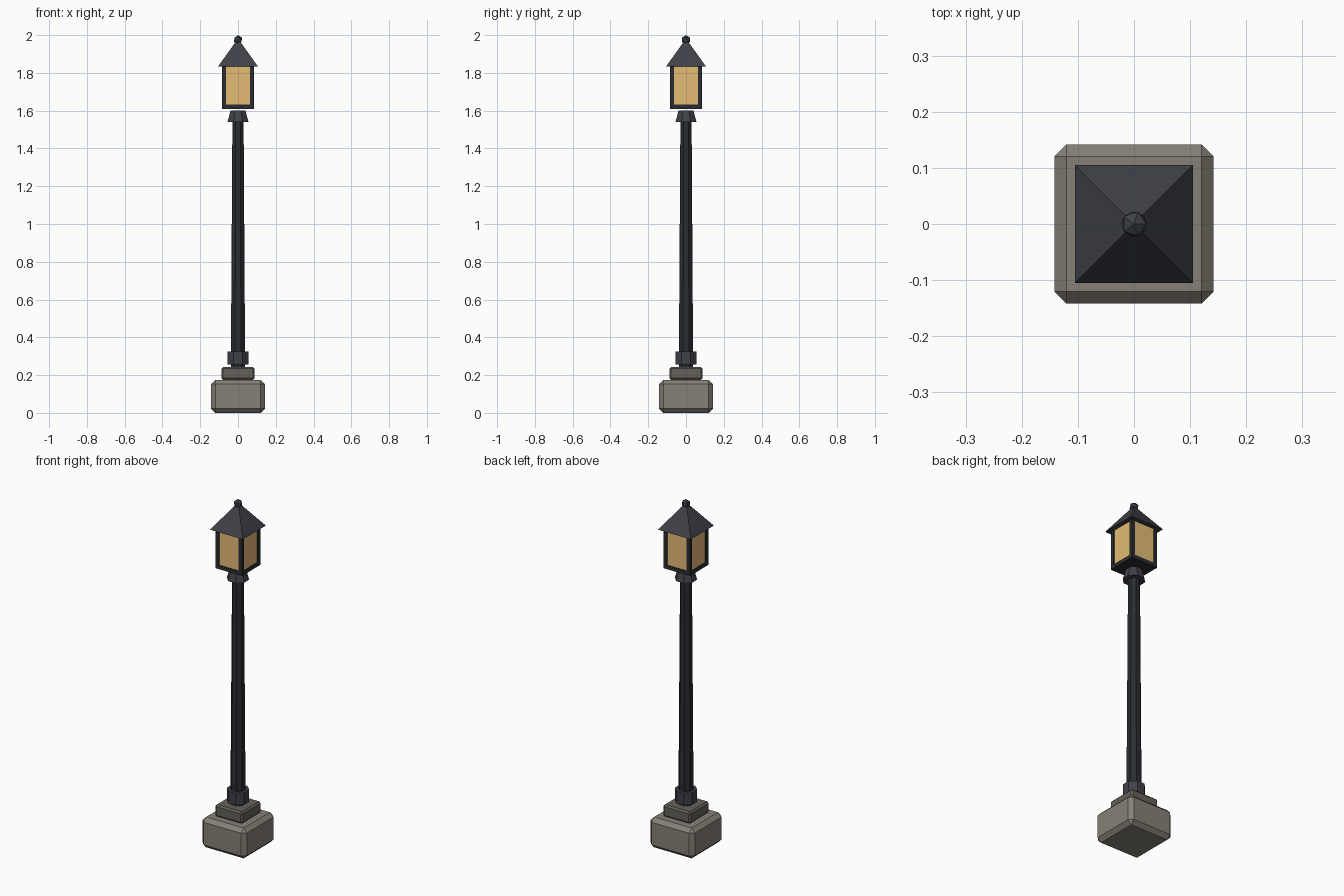
import bpy
import math

if "Cube" in bpy.data.objects:
    bpy.data.objects.remove(bpy.data.objects["Cube"])

def material(name, rgb):
    m = bpy.data.materials.new(name)
    m.diffuse_color = (*rgb, 1)
    m.use_nodes = True
    m.node_tree.nodes["Principled BSDF"].inputs["Base Color"].default_value = m.diffuse_color
    return m

STONE = material("stone", (0.24, 0.22, 0.185))
DARK_STONE = material("dark_stone", (0.13, 0.12, 0.10))
IRON = material("iron", (0.022, 0.025, 0.030))
TRIM = material("iron_trim", (0.050, 0.053, 0.065))
GLASS = material("warm_glass", (0.78, 0.50, 0.18))

def finish(name, mat):
    ob = bpy.context.object
    ob.name = name
    ob.data.materials.append(mat)
    return ob

def box(name, mat, half, z0, z1, x=0, y=0, bevel=0):
    """Square block of given half width, optionally chamfered."""
    bpy.ops.mesh.primitive_cube_add(size=1, location=(x, y, (z0 + z1) / 2))
    ob = finish(name, mat)
    ob.scale = (2 * half, 2 * half, z1 - z0)
    bpy.ops.object.transform_apply(location=False, rotation=False, scale=True)
    if bevel:
        mod = ob.modifiers.new("chamfer", 'BEVEL')
        mod.width = bevel
        mod.segments = 1
    return ob

def prism(name, mat, sides, r0, r1, z0, z1):
    """Tapered prism with a flat side facing the front."""
    bpy.ops.mesh.primitive_cone_add(vertices=sides, radius1=r0, radius2=r1,
                                    depth=z1 - z0, location=(0, 0, (z0 + z1) / 2),
                                    rotation=(0, 0, math.pi / sides))
    return finish(name, mat)

# Stone footing
box("base_block", STONE, 0.142, 0.0, 0.175, bevel=0.022)
box("base_step", DARK_STONE, 0.088, 0.175, 0.243, bevel=0.009)

# Post and collars
prism("post", IRON, 8, 0.041, 0.032, 0.24, 1.56)
prism("lower_collar", TRIM, 8, 0.06, 0.06, 0.257, 0.325)
prism("upper_collar", TRIM, 8, 0.06, 0.043, 1.54, 1.60)

# Lantern
box("lantern_floor", IRON, 0.084, 1.61, 1.632)
box("lantern_glass", GLASS, 0.079, 1.632, 1.835)
for sx in (-1, 1):
    for sy in (-1, 1):
        box("lantern_corner_bar", IRON, 0.0105, 1.62, 1.835,
            x=sx * 0.0735, y=sy * 0.0735)

# Pyramid roof and finial
prism("roof", TRIM, 4, 0.105 * math.sqrt(2), 0.012, 1.835, 1.97)
bpy.ops.mesh.primitive_ico_sphere_add(subdivisions=1, radius=0.025,
                                      location=(0, 0, 1.975))
finish("finial", TRIM)
